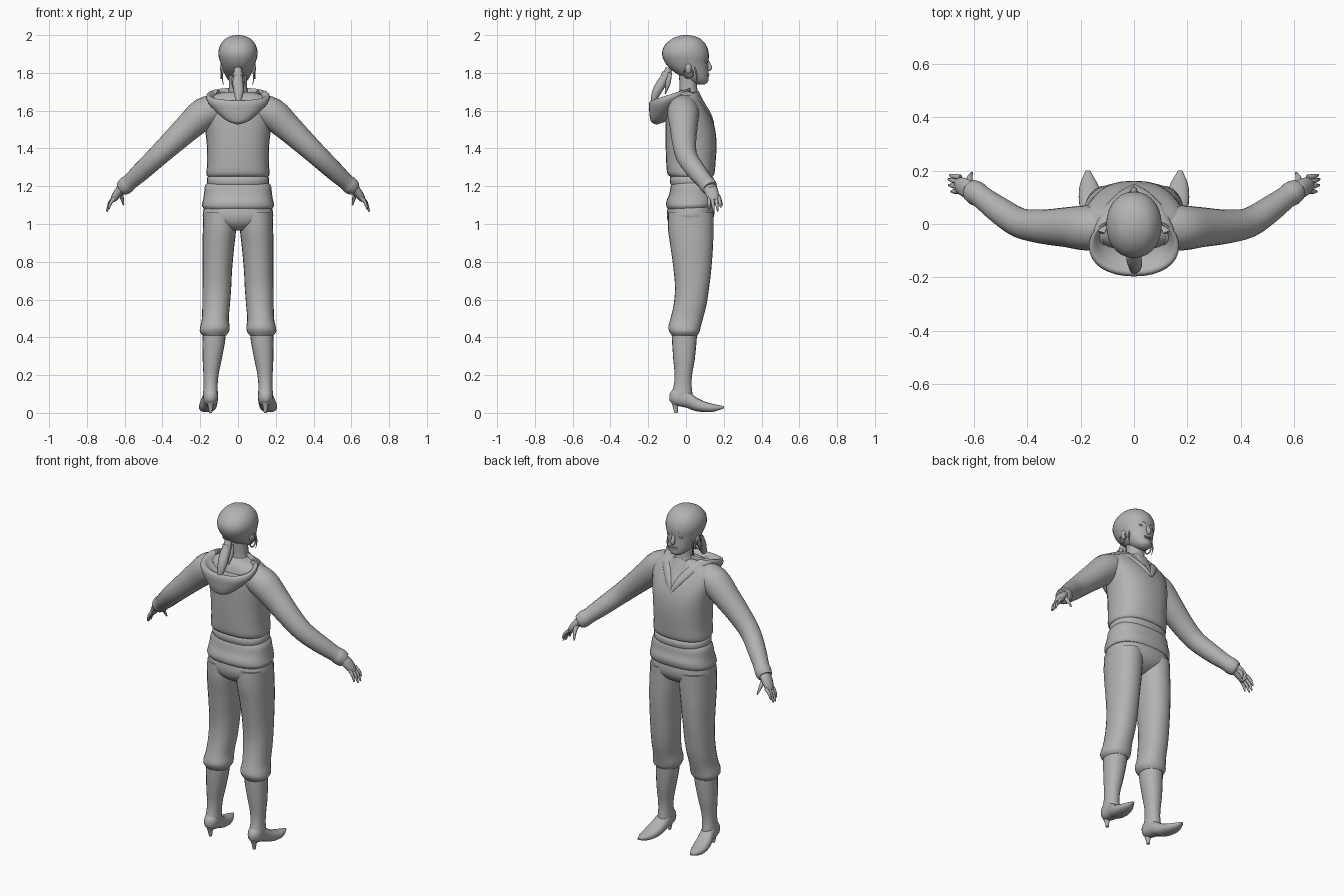
import bpy, bmesh, math
from mathutils import Vector as V

GREY = bpy.data.materials.new("plain grey")
GREY.diffuse_color = (0.45, 0.45, 0.45, 1)


def finish(name, bm, mirror=False):
    bmesh.ops.recalc_face_normals(bm, faces=bm.faces)
    me = bpy.data.meshes.new(name)
    bm.to_mesh(me)
    bm.free()
    me.materials.append(GREY)
    me.shade_smooth()
    me.set_sharp_from_angle(angle=math.radians(50))
    ob = bpy.data.objects.new(name, me)
    bpy.context.collection.objects.link(ob)
    if mirror:
        m = ob.modifiers.new("mirror", 'MIRROR')
        m.use_mirror_merge = False
    return ob


def smooth_rows(rows, steps):
    """Catmull-Rom interpolation between rows of numbers."""
    if steps < 2:
        return rows
    out = []
    for i in range(len(rows) - 1):
        a, b = rows[max(i - 1, 0)], rows[i]
        c, d = rows[i + 1], rows[min(i + 2, len(rows) - 1)]
        for s in range(steps):
            t = s / steps
            out.append([0.5 * (2 * q + (r - p) * t + (2 * p - 5 * q + 4 * r - w) * t * t
                        + (3 * q - p - 3 * r + w) * t ** 3) for p, q, r, w in zip(a, b, c, d)])
    return out + [list(rows[-1])]


def skin(name, rings, n, power, mirror, shear=0):
    """Bridge rings given as (centre, half axis u, half axis v)."""
    bm = bmesh.new()
    loops = []
    for c, u, v in rings:
        loop = []
        for k in range(n):
            a = 2 * math.pi * k / n
            ca, sa = math.cos(a), math.sin(a)
            p = c + u * math.copysign(abs(ca) ** (2 / power), ca) \
                + v * math.copysign(abs(sa) ** (2 / power), sa)
            p.z += shear * (p.y - c.y)
            loop.append(bm.verts.new(p))
        loops.append(loop)
    for lo, hi in zip(loops, loops[1:]):
        for k in range(n):
            j = (k + 1) % n
            bm.faces.new((lo[k], lo[j], hi[j], hi[k]))
    bm.faces.new(loops[0])
    bm.faces.new(loops[-1])
    return finish(name, bm, mirror)


def stack(name, rows, n=28, steps=3, power=2.2, mirror=False, shear=0):
    """Horizontal sections: centre x, half width, y back, y front, z."""
    rings = [(V((x, (b + f) / 2, z)), V((max(w, .002), 0, 0)), V((0, max((f - b) / 2, .002), 0)))
             for x, w, b, f, z in smooth_rows(rows, steps)]
    return skin(name, rings, n, power, mirror, shear)


def tube(name, rows, n=16, steps=3, flat=1, mirror=False, side=(0, 1, 0)):
    """Round sections along a path: x, y, z, radius; flat scales the side axis."""
    rows = smooth_rows(rows, steps)
    pts = [V(r[:3]) for r in rows]
    rings = []
    for i, p in enumerate(pts):
        t = (pts[min(i + 1, len(pts) - 1)] - pts[max(i - 1, 0)]).normalized()
        s = V(side)
        s = (s - t * s.dot(t)).normalized()
        r = max(rows[i][3], .001)
        rings.append((p, t.cross(s) * r, s * r * flat))
    return skin(name, rings, n, 2, mirror)


def ball(name, loc, size, mirror=False):
    bm = bmesh.new()
    bmesh.ops.create_uvsphere(bm, u_segments=16, v_segments=10, radius=1)
    for v in bm.verts:
        v.co = V([p * s + q for p, s, q in zip(v.co, size, loc)])
    return finish(name, bm, mirror)


# Upper garment: gathered hem, loose body, sloping shoulders
stack("hoodie_body", [
    (0, .150, -.068, .125, 1.205), (0, .156, -.075, .135, 1.245), (0, .167, -.098, .150, 1.265),
    (0, .163, -.105, .157, 1.33), (0, .166, -.108, .162, 1.43), (0, .178, -.108, .150, 1.52),
    (0, .192, -.103, .118, 1.595), (0, .182, -.090, .085, 1.65), (0, .125, -.070, .068, 1.685),
    (0, .07, -.04, .06, 1.70)], power=2.4)
stack("hem_band", [(0, .160, -.080, .140, 1.208), (0, .164, -.084, .145, 1.215),
                   (0, .164, -.086, .146, 1.245), (0, .158, -.08, .14, 1.252)], steps=1, power=2.4)

# Shirt tail flaring out under the hoodie, with a turned lower edge
stack("shirt_tail", [
    (0, .158, -.072, .130, 1.225), (0, .175, -.082, .143, 1.20), (0, .180, -.09, .148, 1.16),
    (0, .186, -.104, .158, 1.125), (0, .191, -.104, .155, 1.10), (0, .184, -.095, .148, 1.085)],
    power=2.5, shear=.05)

# Trousers: seat and two legs with bunched cuffs
stack("trouser_seat", [
    (0, .172, -.085, .140, 1.13), (0, .184, -.100, .150, 1.07), (0, .182, -.10, .145, 1.03),
    (0, .13, -.085, .12, .995), (0, .03, -.05, .07, .965)], power=2.4)
stack("trouser_leg", [
    (.095, .088, -.095, .145, 1.06), (.098, .088, -.095, .145, .97), (.104, .084, -.082, .143, .88),
    (.109, .078, -.066, .134, .76), (.112, .076, -.058, .122, .66), (.116, .073, -.066, .108, .57),
    (.120, .071, -.082, .090, .50), (.122, .078, -.094, .078, .455), (.125, .077, -.088, .072, .43),
    (.125, .062, -.075, .060, .41)], n=24, mirror=True)

# Tall boots with pointed toes and thin heels
stack("boot_shaft", [
    (.125, .062, -.075, .060, .45), (.128, .060, -.074, .056, .38), (.137, .050, -.067, .046, .28),
    (.143, .040, -.060, .032, .20), (.145, .037, -.066, .030, .14), (.146, .040, -.082, .035, .09),
    (.146, .034, -.078, .03, .06)], n=20, mirror=True)
foot = [(.145, -.087, .065, .10, .014), (.145, -.06, .042, .13, .037), (.147, 0, .028, .122, .041),
        (.156, .05, .010, .085, .045), (.163, .10, .004, .060, .044), (.169, .15, .007, .046, .033),
        (.173, .20, .024, .036, .008)]
skin("boot_foot", [(V((x, y, (a + b) / 2)), V((w, 0, 0)), V((0, 0, (b - a) / 2)))
                   for x, y, a, b, w in smooth_rows(foot, 3)], 20, 2.3, True)
stack("boot_heel", [(.145, .028, -.085, -.025, .07), (.145, .015, -.072, -.04, .04),
                    (.145, .008, -.062, -.044, 0)], n=12, mirror=True)

# Arms hanging outward and bending forward at the elbow
tube("sleeve", [
    (.10, -.015, 1.615, .075), (.18, -.015, 1.585, .084), (.26, -.012, 1.515, .074),
    (.345, -.010, 1.435, .064), (.43, .005, 1.355, .056), (.51, .055, 1.280, .050),
    (.57, .100, 1.225, .043), (.590, .114, 1.208, .046), (.612, .128, 1.188, .040),
    (.614, .129, 1.187, .028)], n=20, mirror=True)
tube("palm", [(.595, .115, 1.205, .024), (.622, .130, 1.182, .024), (.648, .143, 1.148, .021),
              (.662, .150, 1.125, .014)], n=12, flat=1.55, mirror=True)
for nm, oy, tip in (("index", .028, (.690, .183, 1.088)), ("middle", .010, (.695, .168, 1.068)),
                    ("ring", -.008, (.694, .146, 1.065)), ("little", -.025, (.684, .122, 1.078))):
    base, end = V((.650, .147 + oy, 1.142)), V(tip)
    mid = base.lerp(end, .5) + V((.006, 0, .004))
    tube(nm + "_finger", [(*base, .010), (*mid, .009), (*end, .004)], n=8, mirror=True)
tube("thumb", [(.618, .142, 1.178, .014), (.616, .172, 1.145, .011), (.606, .192, 1.100, .004)],
     n=8, mirror=True)

# Neck and head
stack("neck", [(0, .075, -.045, .075, 1.655), (0, .052, -.035, .062, 1.70),
               (0, .048, -.035, .058, 1.75), (0, .05, -.04, .06, 1.82)], n=20)
stack("head", [
    (0, .018, .060, .098, 1.738), (0, .042, .020, .116, 1.752), (0, .062, -.020, .119, 1.778),
    (0, .077, -.070, .119, 1.81), (0, .092, -.108, .118, 1.85), (0, .104, -.127, .121, 1.90),
    (0, .095, -.113, .108, 1.945), (0, .068, -.075, .077, 1.98), (0, .034, -.035, .037, 1.996),
    (0, .003, -.003, .003, 2.0)], steps=4, power=2.1)
tube("nose", [(0, .112, 1.872, .006), (0, .121, 1.845, .010), (0, .127, 1.825, .012),
              (0, .116, 1.815, .008)], n=10)
for nm, z, h in (("upper_lip", 1.794, .004), ("lower_lip", 1.785, .005)):
    ball(nm, (0, .115, z), (.024, .009, h))
ball("eye", (.036, .102, 1.858), (.015, .011, .007), True)
tube("brow", [(.014, .117, 1.875, .004), (.038, .109, 1.882, .004), (.062, .088, 1.874, .002)],
     n=6, mirror=True)
ball("ear", (.084, .012, 1.825), (.011, .018, .030), True)

# Hoop earrings and loose side strands
hoop = [(.090, .012 + .025 * math.sin(a), 1.797 + .027 * math.cos(a), .004)
        for a in [i * math.pi / 8 for i in range(17)]]
tube("earring", hoop, n=6, steps=1, mirror=True, side=(1, 0, 0))
tube("loose_strand", [(.078, .05, 1.83, .006), (.084, .058, 1.78, .004), (.077, .055, 1.735, .001)],
     n=6, mirror=True)

# Ponytail with its tie
tube("ponytail", [(0, -.09, 1.825, .018), (0, -.105, 1.785, .022), (0, -.13, 1.745, .026),
                  (.004, -.155, 1.70, .024), (.002, -.172, 1.655, .015), (0, -.178, 1.615, .002)],
     n=12, side=(1, 0, 0), flat=1.1)
tube("hair_tie", [(0, -.099, 1.80, .026), (0, -.107, 1.78, .027)], n=12, steps=1, side=(1, 0, 0))
tube("ponytail_strand", [(.02, -.085, 1.80, .010), (.022, -.095, 1.745, .013),
                         (.015, -.11, 1.69, .003)], n=8, mirror=True)

# Hood lying on the back: outer bag, rolled rim, inner hollow
stack("hood", [
    (0, .012, -.155, -.10, 1.535), (0, .068, -.182, -.06, 1.557), (0, .118, -.192, -.01, 1.60),
    (0, .153, -.195, .018, 1.638), (0, .168, -.196, .028, 1.665), (0, .164, -.190, .026, 1.686),
    (0, .148, -.172, .020, 1.684), (0, .125, -.150, .01, 1.662), (0, .09, -.12, 0, 1.645)],
    n=32, power=2.2, shear=.32)

# Collar edges running from the hood to the point of the neckline
tube("collar_flap", [(.130, -.03, 1.695, .026), (.098, .045, 1.675, .026), (.062, .090, 1.632, .023),
                     (.028, .124, 1.585, .018), (.002, .146, 1.535, .006)],
     n=12, flat=.45, mirror=True, side=(.25, .75, .6))
tube("neckline_skin", [(0, .055, 1.70, .045), (0, .085, 1.645, .040), (0, .124, 1.585, .02),
                       (0, .142, 1.545, .003)], n=12, flat=.25)
